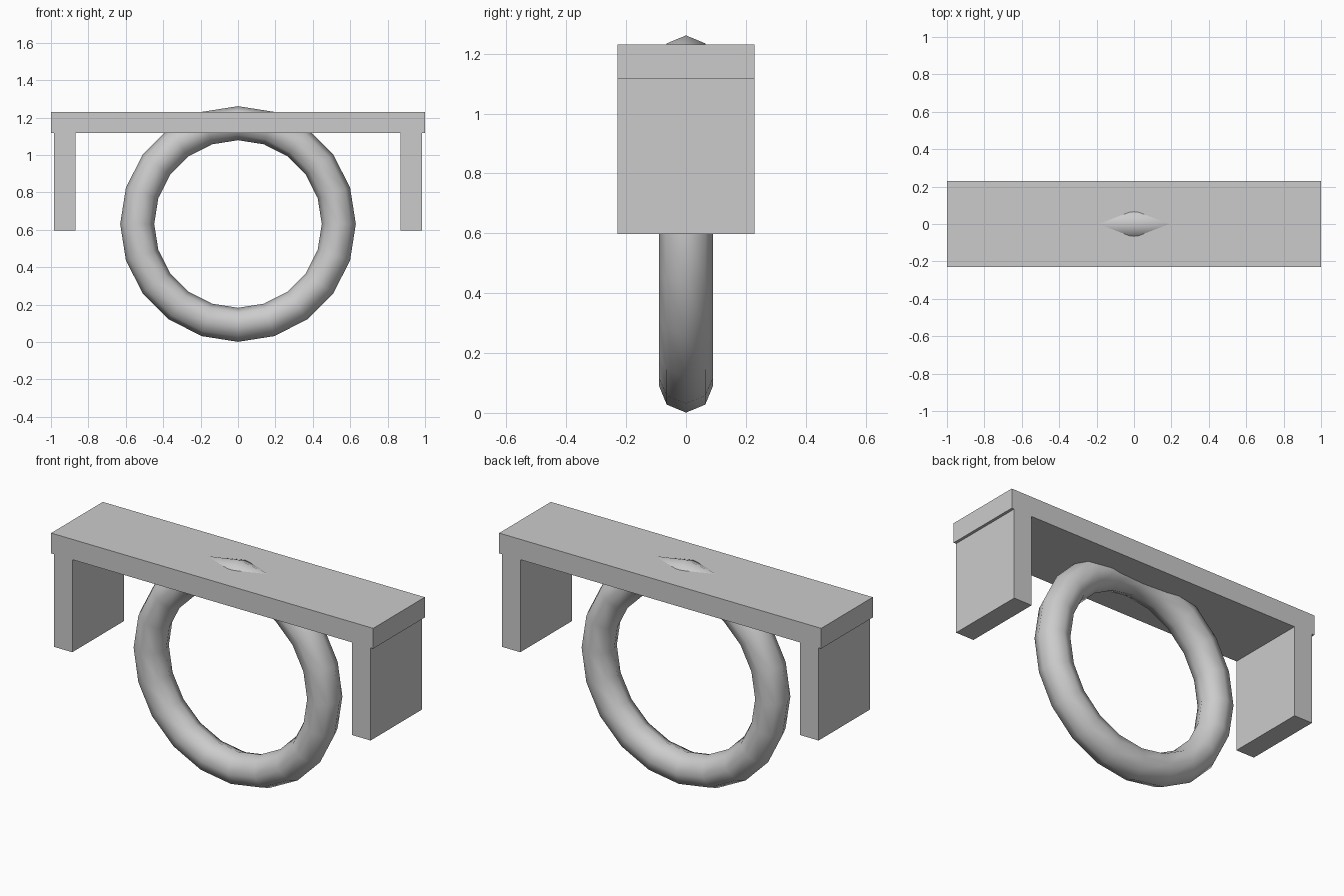
import bpy
from math import radians

if "Cube" in bpy.data.objects:
    bpy.data.objects.remove(bpy.data.objects["Cube"])


def box(name, x0, x1, y0, y1, z0, z1):
    """Axis-aligned box from its limits."""
    bpy.ops.mesh.primitive_cube_add(size=1, location=((x0 + x1) / 2, (y0 + y1) / 2, (z0 + z1) / 2))
    ob = bpy.context.object
    ob.name = name
    ob.scale = (x1 - x0, y1 - y0, z1 - z0)
    bpy.ops.object.transform_apply(location=False, rotation=False, scale=True)
    return ob


DEPTH = 0.229

# Top plate
box("top_plate", -1, 1, -DEPTH, DEPTH, 1.117, 1.231)

# Legs, slightly inset from the plate ends
for name, s in (("left_leg", -1), ("right_leg", 1)):
    box(name, *sorted((s * 0.869, s * 0.984)), -DEPTH, DEPTH, 0.597, 1.117)

# Upright ring, poking slightly through the plate
bpy.ops.mesh.primitive_torus_add(major_segments=20, minor_segments=8,
                                 major_radius=0.539, minor_radius=0.091,
                                 location=(0, 0, 0.631))
ring = bpy.context.object
ring.name = "ring"
ring.rotation_euler = (radians(90), 0, 0)
bpy.ops.object.transform_apply(location=False, rotation=True, scale=False)
bpy.ops.object.shade_smooth()
